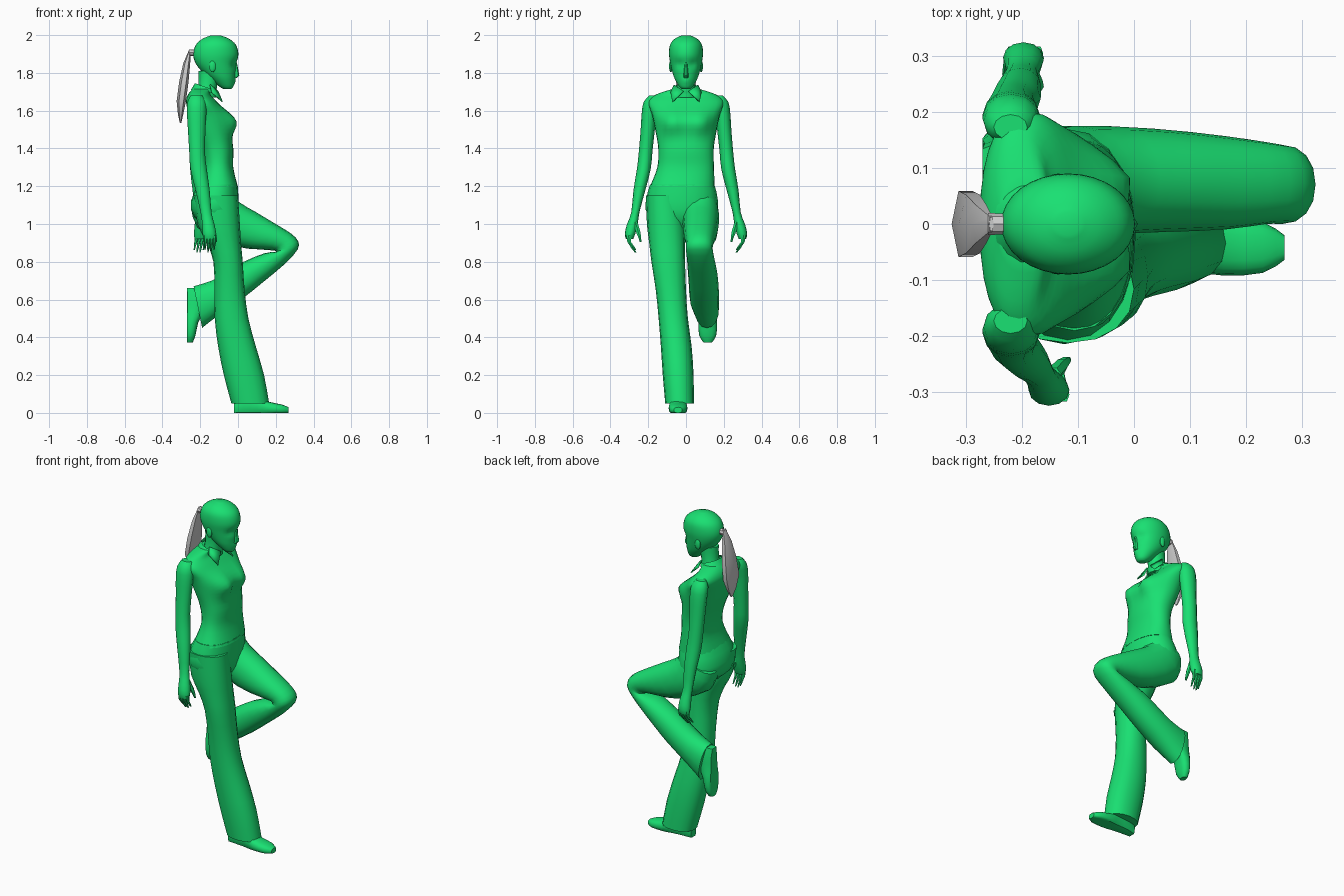
import bpy, bmesh, math
from mathutils import Matrix, Vector

green = bpy.data.materials.new("green")
green.diffuse_color = (0.01, 0.75, 0.17, 1)


def finish(name, bm, mat):
    bmesh.ops.recalc_face_normals(bm, faces=bm.faces)
    me = bpy.data.meshes.new(name)
    bm.to_mesh(me)
    bm.free()
    ob = bpy.data.objects.new(name, me)
    bpy.context.collection.objects.link(ob)
    if mat:
        me.materials.append(mat)
    return ob


def smooth_rings(rings, sub):
    # Catmull-Rom interpolation between cross-sections
    out = []
    for i in range(len(rings) - 1):
        a, b, c, d = (rings[max(0, min(len(rings) - 1, i + k))] for k in (-1, 0, 1, 2))
        for s in range(sub):
            t = s / sub
            out.append([0.5 * (2 * q + (r - p) * t + (2 * p - 5 * q + 4 * r - w) * t * t
                               + (3 * q - p - 3 * r + w) * t ** 3)
                        for p, q, r, w in zip(a, b, c, d)])
    return out + [rings[-1]]


def loft(name, rings, n=16, sub=2, p=2.0, bumps=(), fix=None, mat=green, caps=True):
    # ring = front point (x, z), back point (x, z), y from, y to
    bm = bmesh.new()
    loops = []
    for x1, z1, x2, z2, y1, y2 in smooth_rings(rings, sub):
        loop = []
        for k in range(n):
            a = 2 * math.pi * k / n
            c, s = (math.copysign(abs(f) ** (2 / p), f) for f in (math.cos(a), math.sin(a)))
            v = Vector(((x1 + x2) / 2 + c * (x1 - x2) / 2, (y1 + y2) / 2 + s * (y2 - y1) / 2,
                        (z1 + z2) / 2 + c * (z1 - z2) / 2))
            for by, bz, r, amt in bumps:
                v.x += amt * max(0, c) ** 0.5 * math.exp(-((v.y - by) ** 2 + (v.z - bz) ** 2) / r ** 2)
            loop.append(bm.verts.new(fix(v) if fix else v))
        loops.append(loop)
    for a, b in zip(loops, loops[1:]):
        for k in range(n):
            bm.faces.new((a[k], a[(k + 1) % n], b[(k + 1) % n], b[k]))
    if caps:
        bm.faces.new(loops[0])
        bm.faces.new(loops[-1])
    return finish(name, bm, mat)


def flat(rows):
    # level rings: z, x front, x back, y from, y to
    return [(f, z, b, z, y1, y2) for z, f, b, y1, y2 in rows]


def ball(name, loc, size):
    bm = bmesh.new()
    bmesh.ops.create_uvsphere(bm, u_segments=10, v_segments=8, radius=1,
                              matrix=Matrix.Translation(loc) @ Matrix.Diagonal((*size, 1)))
    return finish(name, bm, green)


# Shirt
loft("shirt", flat([
    (1.195, .0, -.215, -.192, .152), (1.3, -.025, -.185, -.152, .148), (1.4, -.025, -.2, -.147, .147),
    (1.5, -.048, -.235, -.163, .163), (1.58, -.062, -.26, -.18, .18), (1.645, -.11, -.275, -.2, .2),
    (1.685, -.145, -.265, -.16, .16), (1.715, -.14, -.24, -.07, .07)]),
    n=28, sub=4, p=2.3, bumps=[(s * .075, 1.535, .062, .058) for s in (1, -1)])

# Trousers: hips, standing leg, raised leg
loft("hips", flat([
    (1.21, -.002, -.21, -.19, .15), (1.12, .003, -.25, -.213, .17), (1.04, -.005, -.235, -.2, .15),
    (.98, -.04, -.16, -.1, .06)]), n=20, p=2.2)
loft("standing_leg", flat([
    (1.15, .0, -.235, -.212, -.02), (1.0, .01, -.215, -.207, -.005), (.9, .016, -.165, -.195, -.005),
    (.8, .025, -.13, -.183, -.005), (.65, .035, -.125, -.16, 0), (.5, .055, -.123, -.145, .01),
    (.35, .095, -.105, -.133, .03), (.2, .138, -.075, -.123, .04), (.05, .165, -.035, -.11, .042)]), p=2.2)
loft("raised_leg", [
    (-.06, 1.19, -.245, 1.09, -.01, .16), (.0, 1.12, -.215, .98, -.02, .175),
    (.1, 1.06, -.03, .885, -.015, .17), (.2, 1.0, .12, .865, -.01, .157),
    (.28, .95, .19, .86, 0, .146), (.318, .91, .2, .855, 0, .142), (.316, .865, .195, .852, 0, .142),
    (.25, .79, .14, .845, .005, .15), (.13, .69, .03, .80, .01, .165), (.03, .61, -.06, .745, .015, .172),
    (-.1, .52, -.14, .70, .02, .175), (-.19, .45, -.235, .67, .045, .175)], p=2.2)


# Shoes: one flat on the ground, one pointing down behind
def shoe(name, matrix):
    ob = loft(name, [
        (-.02, .07, -.02, -.01, -.025, .025), (.03, .1, .03, -.01, -.036, .036),
        (.1, .09, .1, -.01, -.042, .042), (.16, .06, .16, -.01, -.05, .05),
        (.23, .045, .23, -.008, -.045, .045), (.268, .03, .268, .0, -.022, .022)],
        p=2.5, fix=lambda v: Vector((v.x, v.y, max(v.z, 0))))
    ob.data.transform(matrix)


shoe("standing_shoe", Matrix.Translation((0, -.042, 0)))
shoe("raised_shoe", Matrix.Translation((-.27, .115, .64)) @ Matrix.Rotation(math.pi / 2, 4, 'Y'))

# Arms and hands
for side, s, k in (("right", -1, 0), ("left", 1, -.13)):
    def place(v, s=s, k=k):
        return Vector((v.x + k * max(0, 1.3 - v.z), s * v.y, v.z))
    loft(side + "_arm", flat([
        (1.68, -.19, -.25, .15, .195), (1.645, -.17, -.268, .14, .225), (1.58, -.168, -.27, .155, .235),
        (1.5, -.172, -.265, .165, .24), (1.38, -.175, -.258, .178, .25), (1.29, -.165, -.252, .187, .26),
        (1.18, -.15, -.225, .215, .278), (1.06, -.14, -.198, .247, .29), (1.0, -.125, -.19, .255, .312),
        (.95, -.115, -.188, .268, .324), (.92, -.118, -.18, .28, .318)]), n=12, fix=place)
    for i in range(4):
        x, tip = -.172 + i * .016, .88 - .012 * (i in (1, 2))
        loft(f"{side}_finger_{i + 1}", flat([
            (.94, x + .009, x - .009, .29, .318), (.905, x + .008, x - .008, .29, .312),
            (tip, x + .003, x - .007, .272, .288), (tip - .018, x, x - .006, .262, .272)]),
            n=6, sub=1, fix=place)
    loft(side + "_thumb", flat([
        (1.01, -.13, -.16, .255, .28), (.96, -.118, -.142, .24, .268), (.925, -.112, -.13, .236, .252),
        (.905, -.112, -.122, .236, .246)]), n=6, sub=1, fix=place)

# Head
loft("neck", flat([(1.67, -.115, -.225, -.06, .06), (1.74, -.11, -.21, -.047, .047),
                   (1.81, -.08, -.21, -.048, .048)]), n=14)
loft("head", flat([
    (1.714, -.038, -.075, -.02, .02), (1.728, -.025, -.1, -.036, .036), (1.765, -.018, -.145, -.058, .058),
    (1.8, -.014, -.185, -.071, .071), (1.85, -.008, -.224, -.083, .083), (1.9, .002, -.237, -.09, .09),
    (1.95, -.012, -.222, -.084, .084), (1.982, -.05, -.185, -.058, .058), (1.999, -.095, -.14, -.02, .02)]),
    n=32, sub=4, bumps=[(.034, 1.845, .02, -.012), (-.034, 1.845, .02, -.012), (0, 1.757, .018, .006)])
loft("nose", flat([(1.855, -.006, -.03, -.007, .007), (1.787, .007, -.03, -.013, .013),
                   (1.774, -.006, -.03, -.012, .012)]), n=8, sub=1)
for side, s in (("right", -1), ("left", 1)):
    ball(side + "_ear", (-.135, s * .08, 1.835), (.018, .01, .032))
    # Collar points
    bm = bmesh.new()
    bm.faces.new([bm.verts.new((x, s * y, z)) for x, y, z in (
        (-.15, .062, 1.735), (-.108, .012, 1.7), (-.085, .07, 1.645), (-.14, .08, 1.695))])
    flap = finish(side + "_collar_point", bm, green)
    flap.modifiers.new("thickness", 'SOLIDIFY').thickness = .006
loft("collar", [(-.115, 1.69, -.25, 1.71, -.08, .08), (-.112, 1.705, -.228, 1.745, -.062, .062)],
     n=16, sub=1, caps=False)

# Ponytail
loft("hair_band", [(-.23, 1.925, -.23, 1.89, -.018, .018), (-.26, 1.925, -.26, 1.89, -.02, .02)],
     n=8, sub=1, mat=None)
loft("ponytail", flat([
    (1.925, -.25, -.258, -.014, .014), (1.85, -.253, -.29, -.038, .038), (1.75, -.262, -.312, -.06, .06),
    (1.65, -.276, -.325, -.068, .068), (1.58, -.29, -.318, -.04, .04), (1.535, -.3, -.308, -.008, .008)]),
    n=6, sub=1, mat=None)

# Smooth shading with sharp edges kept
for ob in bpy.context.collection.objects:
    ob.select_set(True)
    bpy.context.view_layer.objects.active = ob
bpy.ops.object.shade_smooth_by_angle(angle=math.radians(40))
